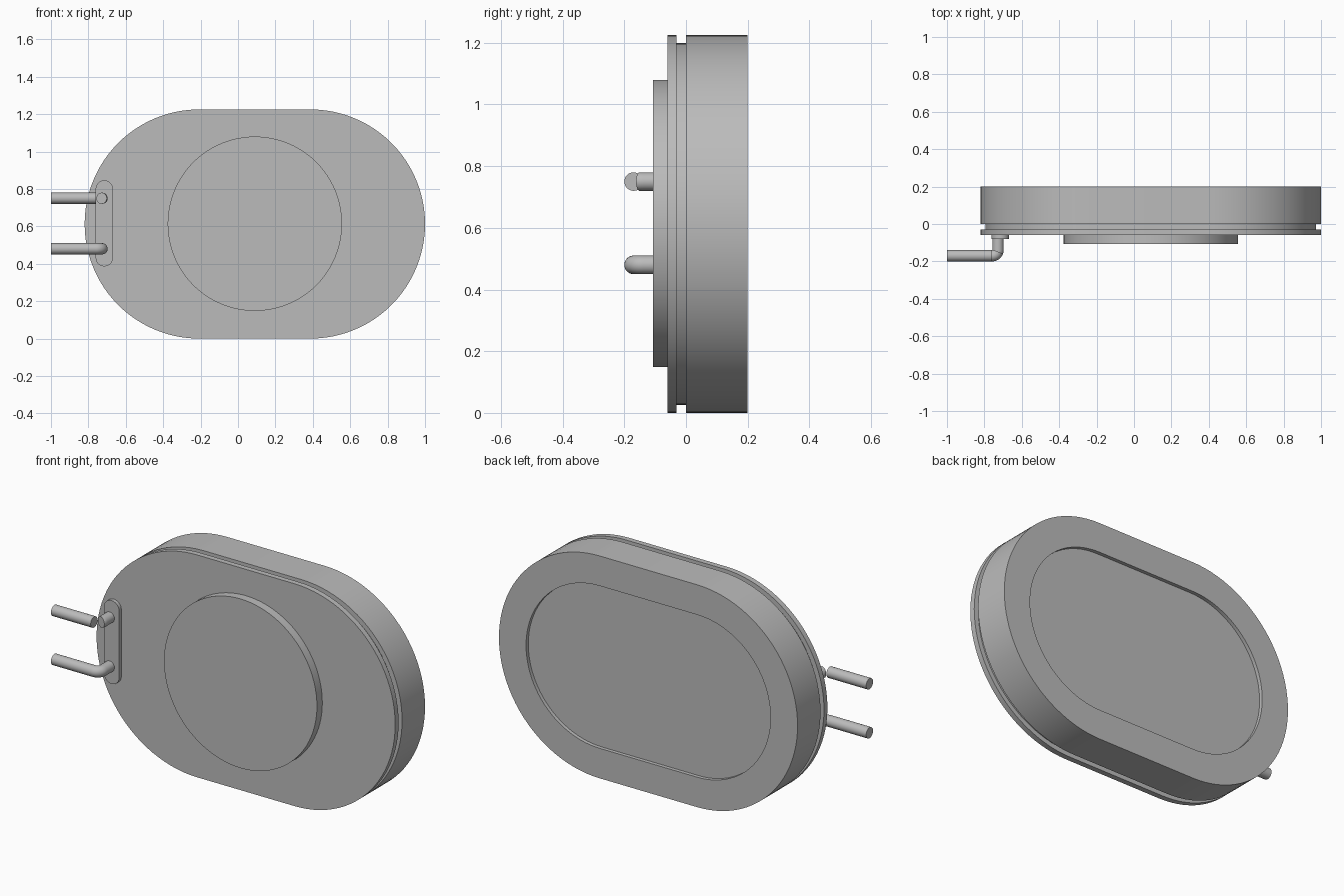
import bpy
import bmesh
from math import sin, cos, pi, radians

old = bpy.data.objects.get("Cube")
if old:
    bpy.data.objects.remove(old, do_unlink=True)

grey = bpy.data.materials.new("plain_grey")
grey.use_nodes = True
colour = (0.5, 0.5, 0.5, 1)
grey.diffuse_color = colour
grey.node_tree.nodes["Principled BSDF"].inputs["Base Color"].default_value = colour

CX, CZ = 0.09, 0.6125      # centre of the housing outline
RADIUS, HALF = 0.6125, 0.2975


def loft(name, rings):
    """Skin matching rings of points and cap both ends."""
    bm = bmesh.new()
    loops = [[bm.verts.new(p) for p in ring] for ring in rings]
    n = len(loops[0])
    for a, b in zip(loops, loops[1:]):
        for i in range(n):
            j = (i + 1) % n
            bm.faces.new((a[i], a[j], b[j], b[i]))
    bm.faces.new(loops[0])
    bm.faces.new(loops[-1])
    bmesh.ops.recalc_face_normals(bm, faces=bm.faces)
    mesh = bpy.data.meshes.new(name)
    bm.to_mesh(mesh)
    bm.free()
    mesh.materials.append(grey)
    obj = bpy.data.objects.new(name, mesh)
    bpy.context.collection.objects.link(obj)
    bpy.ops.object.select_all(action="DESELECT")
    obj.select_set(True)
    bpy.context.view_layer.objects.active = obj
    bpy.ops.object.shade_smooth_by_angle(angle=radians(30))
    return obj


def slot(y, r, half, cx=CX, cz=CZ, upright=False, steps=48):
    """Outline of two half circles joined by straight sides."""
    pts = []
    for side in (1, -1):
        for i in range(steps + 1):
            a = -pi / 2 + pi * i / steps
            u, v = side * (half + r * cos(a)), side * r * sin(a)
            pts.append((cx - v, y, cz + u) if upright else (cx + u, y, cz + v))
    return pts


def circle(y, r, cx, cz, steps=96):
    return [(cx + r * cos(2 * pi * i / steps), y, cz + r * sin(2 * pi * i / steps))
            for i in range(steps)]


# Housing with a shallow recess in the back
loft("housing", [slot(y, RADIUS - inset, HALF)
                 for y, inset in ((0, 0), (0.2, 0), (0.2, 0.165), (0.18, 0.165))])

# Narrow neck that leaves the groove, and the cover in front of it
loft("groove_neck", [slot(y, RADIUS - 0.026, HALF) for y in (-0.04, 0.01)])
loft("front_cover", [slot(y, RADIUS, HALF) for y in (-0.06, -0.03)])

# Raised round disc
loft("front_disc", [circle(y, 0.466, CX, 0.614) for y in (-0.107, -0.05)])

# Upright plate that holds the pins
PIN_X = -0.727
loft("pin_plate", [slot(y, 0.046, 0.184, -0.715, 0.616, True, 16)
                   for y in (-0.08, -0.05)])

# Bent pins
PIN_R = 0.03
BEND = 0.031
BEND_X, BEND_Y = PIN_X - BEND, -0.139


def pin_ring(x, y, t, z, steps=32):
    """Round section at bend angle t."""
    ring = []
    for i in range(steps):
        a = 2 * pi * i / steps
        d = PIN_R * cos(a)
        ring.append((x + d * cos(t), y - d * sin(t), z + PIN_R * sin(a)))
    return ring


def bend_rings(end, z, steps):
    angles = [end * i / steps for i in range(steps + 1)]
    return [pin_ring(BEND_X + BEND * cos(t), BEND_Y - BEND * sin(t), t, z)
            for t in angles]


lower, upper = 0.48, 0.75
pin_y = BEND_Y - BEND
loft("lower_pin", [pin_ring(PIN_X, -0.06, 0, lower)]
     + bend_rings(pi / 2, lower, 12) + [pin_ring(-1, pin_y, pi / 2, lower)])

# The upper pin has a gap at its bend
loft("upper_pin_stub", [pin_ring(PIN_X, -0.06, 0, upper)]
     + bend_rings(radians(22), upper, 4))
loft("upper_pin_rod", [pin_ring(x, pin_y, pi / 2, upper) for x in (BEND_X, -1)])
